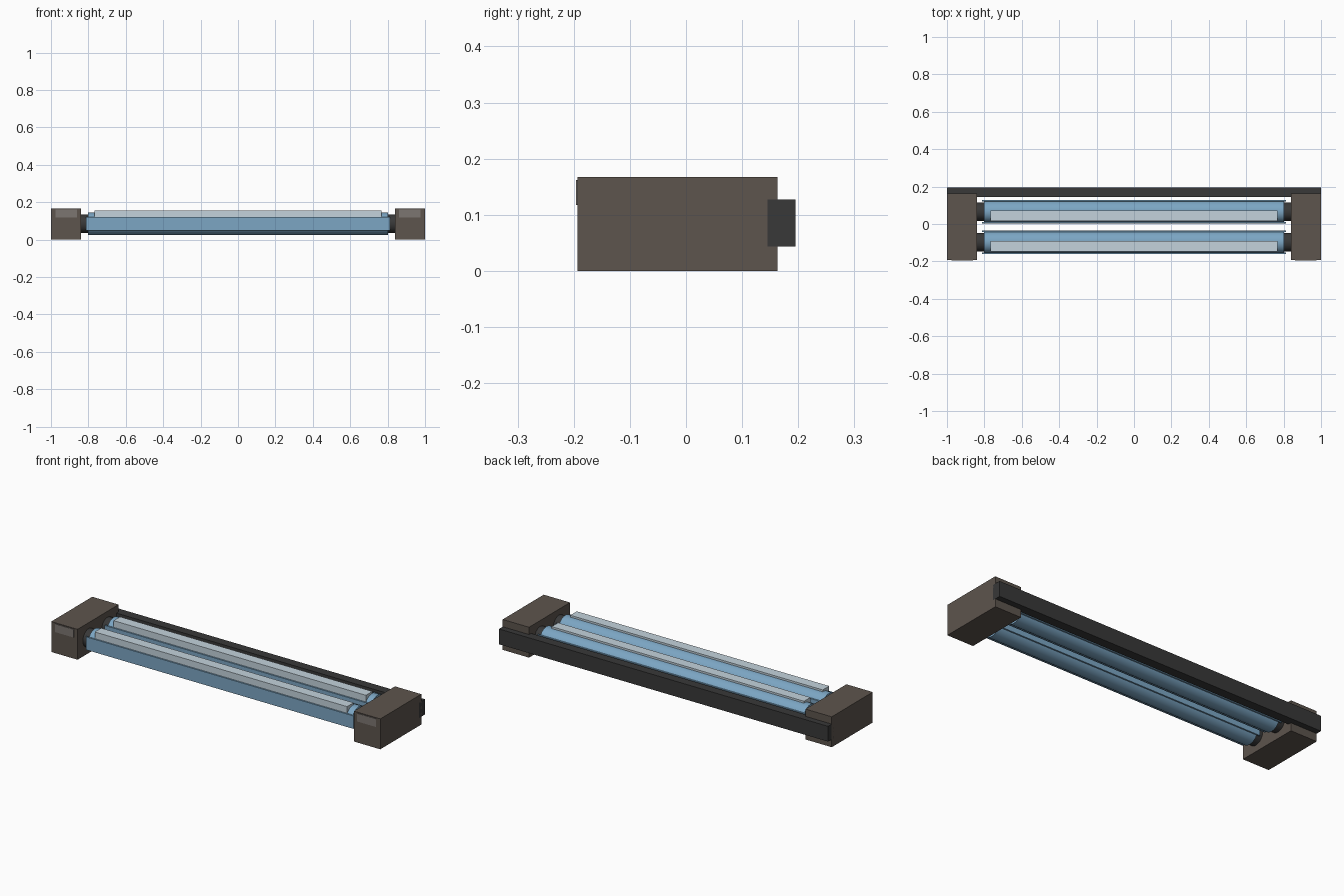
import bpy
import math

if "Cube" in bpy.data.objects:
    bpy.data.objects.remove(bpy.data.objects["Cube"])


def mat(name, r, g, b):
    m = bpy.data.materials.new(name)
    m.diffuse_color = (r, g, b, 1)
    m.use_nodes = True
    m.node_tree.nodes["Principled BSDF"].inputs["Base Color"].default_value = m.diffuse_color
    return m


BROWN = mat("housing_brown", 0.11, 0.09, 0.075)
PLATE = mat("plate_grey", 0.20, 0.18, 0.165)
DARK = mat("dark_metal", 0.04, 0.04, 0.04)
BLUE = mat("tube_blue", 0.20, 0.38, 0.55)
PALE = mat("strip_pale", 0.55, 0.65, 0.72)


def box(name, x0, x1, y0, y1, z0, z1, material):
    bpy.ops.mesh.primitive_cube_add(
        size=1, location=((x0 + x1) / 2, (y0 + y1) / 2, (z0 + z1) / 2))
    o = bpy.context.object
    o.name = name
    o.scale = (abs(x1 - x0), y1 - y0, z1 - z0)
    bpy.ops.object.transform_apply(location=False, rotation=False, scale=True)
    o.data.materials.append(material)
    return o


def rod(name, x0, x1, y, z, r, material):
    bpy.ops.mesh.primitive_cylinder_add(
        vertices=32, radius=r, depth=abs(x1 - x0),
        location=((x0 + x1) / 2, y, z), rotation=(0, math.pi / 2, 0))
    o = bpy.context.object
    o.name = name
    o.data.materials.append(material)
    bpy.ops.object.shade_smooth_by_angle(angle=math.radians(35))
    return o


# Rear mounting rail
box("rear_rail", -1, 1, 0.145, 0.195, 0.043, 0.127, DARK)

# End housings with a small plate on the front
for side, s in (("left", -1), ("right", 1)):
    box(f"{side}_housing", s * 0.84, s * 1.0, -0.193, 0.163, 0, 0.167, BROWN)
    box(f"{side}_front_plate", s * 0.862, s * 0.975, -0.196, -0.19, 0.117, 0.162, PLATE)

# Two tubes, each with side panes, a pale top strip and end sockets
for label, y in (("front", -0.097), ("back", 0.066)):
    rod(f"{label}_tube", -0.802, 0.802, y, 0.085, 0.06, BLUE)
    box(f"{label}_top_strip", -0.767, 0.767, y - 0.051, y + 0.005, 0.118, 0.155, PALE)
    for where, d in (("front", -1), ("rear", 1)):
        yc = y + d * 0.0595
        box(f"{label}_tube_{where}_pane", -0.813, 0.813, yc - 0.004, yc + 0.004,
            0.05, 0.121, BLUE)
    for side, s in (("left", -1), ("right", 1)):
        rod(f"{label}_{side}_socket", s * 0.79, s * 0.85, y, 0.085, 0.05, DARK)
